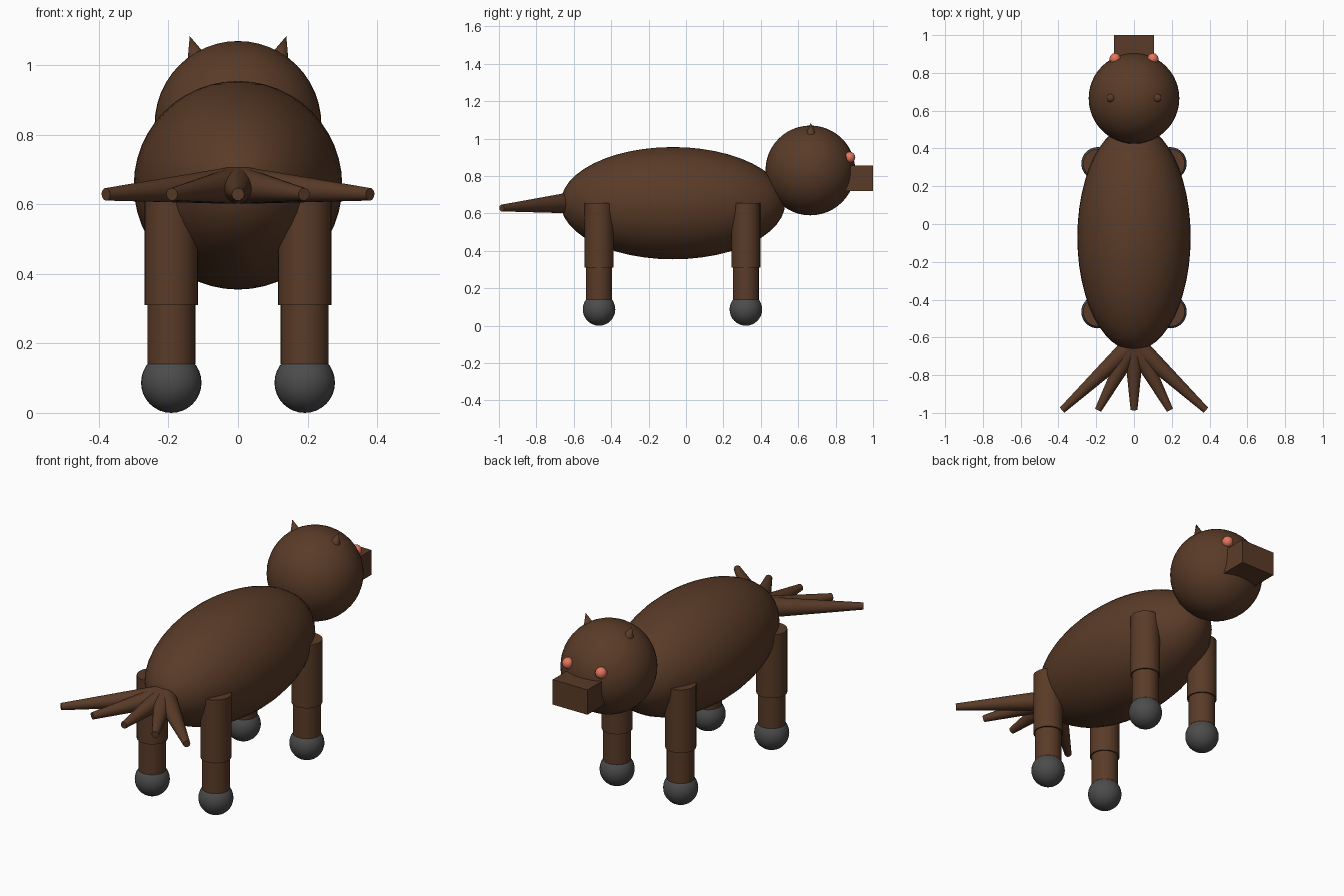
import bpy, math
from mathutils import Vector

if "Cube" in bpy.data.objects:
    bpy.data.objects.remove(bpy.data.objects["Cube"])


def material(name, rgb):
    m = bpy.data.materials.new(name)
    m.diffuse_color = (*rgb, 1)
    m.use_nodes = True
    m.node_tree.nodes["Principled BSDF"].inputs["Base Color"].default_value = m.diffuse_color
    return m


BROWN = material("brown coat", (0.102, 0.044, 0.021))
GREY = material("dark grey hoof", (0.072, 0.072, 0.072))
CORAL = material("coral eye", (0.78, 0.18, 0.11))


def finish(name, mat, angle=40):
    ob = bpy.context.object
    ob.name = name
    ob.data.materials.append(mat)
    bpy.ops.object.shade_smooth_by_angle(angle=math.radians(angle))
    return ob


def ball(name, loc, scale, mat, seg=32, rings=16):
    bpy.ops.mesh.primitive_uv_sphere_add(segments=seg, ring_count=rings, radius=1, location=loc)
    bpy.context.object.scale = scale
    bpy.ops.object.transform_apply(location=False, rotation=False, scale=True)
    return finish(name, mat)


def taper(name, a, b, r1, r2, mat, seg=32):
    # round tapered rod running from point a to point b
    a, b = Vector(a), Vector(b)
    d = b - a
    bpy.ops.mesh.primitive_cone_add(vertices=seg, radius1=r1, radius2=r2, depth=d.length,
                                    location=(a + b) / 2,
                                    rotation=d.to_track_quat('Z', 'Y').to_euler())
    return finish(name, mat)


# body and head
ball("body", (0, -0.07, 0.655), (0.30, 0.60, 0.30), BROWN, 48, 24)
ball("head", (0, 0.665, 0.83), (0.24, 0.24, 0.24), BROWN, 48, 24)

# muzzle block
bpy.ops.mesh.primitive_cube_add(size=1, location=(0, 0.90, 0.788))
bpy.context.object.scale = (0.21, 0.20, 0.136)
bpy.ops.object.transform_apply(location=False, rotation=False, scale=True)
finish("muzzle", BROWN)

for sx, side in ((-1, "left"), (1, "right")):
    # eyes and ears
    ball(f"{side}_eye", (sx * 0.10, 0.875, 0.90), (0.03, 0.03, 0.03), CORAL, 12, 8)
    taper(f"{side}_ear", (sx * 0.120, 0.667, 1.025), (sx * 0.139, 0.667, 1.084),
          0.026, 0.0, BROWN, 16)

    # legs with hooves
    for y, end in ((0.32, "front"), (-0.465, "rear")):
        x = sx * 0.192
        taper(f"{end}_{side}_upper_leg", (x, y, 0.31), (x, y, 0.655), 0.077, 0.077, BROWN)
        taper(f"{end}_{side}_lower_leg", (x, y, 0.14), (x, y, 0.33), 0.069, 0.069, BROWN)
        ball(f"{end}_{side}_hoof", (x, y, 0.087), (0.087, 0.087, 0.087), GREY)

# fanned tail strands
for i, tx in enumerate((-0.38, -0.19, 0, 0.19, 0.38)):
    taper(f"tail_strand_{i + 1}", (0, -0.63, 0.656), (tx, -0.985, 0.629),
          0.055, 0.018, BROWN, 24)
